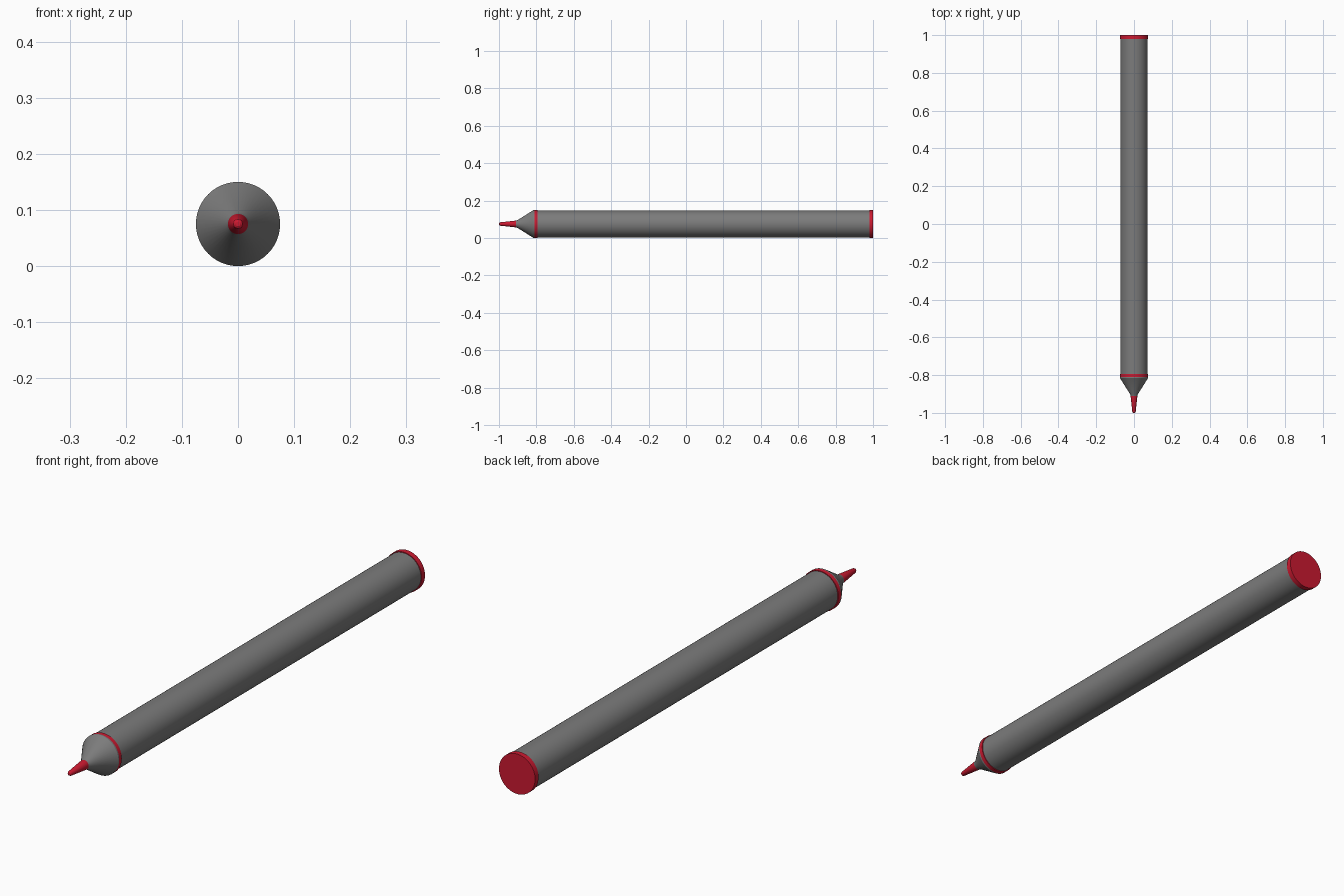
import bpy, bmesh, math

if "Cube" in bpy.data.objects:
    bpy.data.objects.remove(bpy.data.objects["Cube"])

SIDES = 48
R = 0.075

red = bpy.data.materials.new("red")
red.diffuse_color = (0.6, 0.01, 0.03, 1)
red.use_nodes = True
red.node_tree.nodes["Principled BSDF"].inputs["Base Color"].default_value = red.diffuse_color
grey = bpy.data.materials.new("grey")
grey.diffuse_color = (0.2, 0.2, 0.2, 1)
grey.use_nodes = True
grey.node_tree.nodes["Principled BSDF"].inputs["Base Color"].default_value = grey.diffuse_color


def lathe(name, profile, mat):
    """Closed solid turned around the pen's long axis; profile = (y, radius)."""
    bm = bmesh.new()
    rings = []
    for y, r in profile:
        rings.append([bm.verts.new((r * math.cos(a), y, R + r * math.sin(a)))
                      for a in (2 * math.pi * i / SIDES for i in range(SIDES))])
    for a, b in zip(rings, rings[1:]):
        for i in range(SIDES):
            j = (i + 1) % SIDES
            bm.faces.new((a[i], a[j], b[j], b[i]))
    bm.faces.new(rings[0])
    bm.faces.new(rings[-1])
    bmesh.ops.recalc_face_normals(bm, faces=bm.faces)
    mesh = bpy.data.meshes.new(name)
    bm.to_mesh(mesh)
    bm.free()
    mesh.materials.append(mat)
    obj = bpy.data.objects.new(name, mesh)
    bpy.context.collection.objects.link(obj)
    bpy.ops.object.select_all(action='DESELECT')
    obj.select_set(True)
    bpy.context.view_layer.objects.active = obj
    bpy.ops.object.shade_smooth_by_angle(angle=math.radians(25))
    return obj


# Long barrel, slightly slimmer than its end bands
lathe("barrel", [(-0.795, 0.072), (0.98, 0.072)], grey)

# Red band and end cap
lathe("front_band", [(-0.81, R), (-0.795, R)], red)
lathe("end_cap", [(0.98, R), (1.0, R)], red)

# Tapered nose
lathe("nose_cone", [(-0.91, 0.018), (-0.9, 0.021), (-0.815, R), (-0.81, R)], grey)

# Red writing tip with a rounded end
lathe("tip", [(-1.0, 0.004), (-0.998, 0.007), (-0.994, 0.009),
              (-0.91, 0.018), (-0.905, 0.018)], red)
